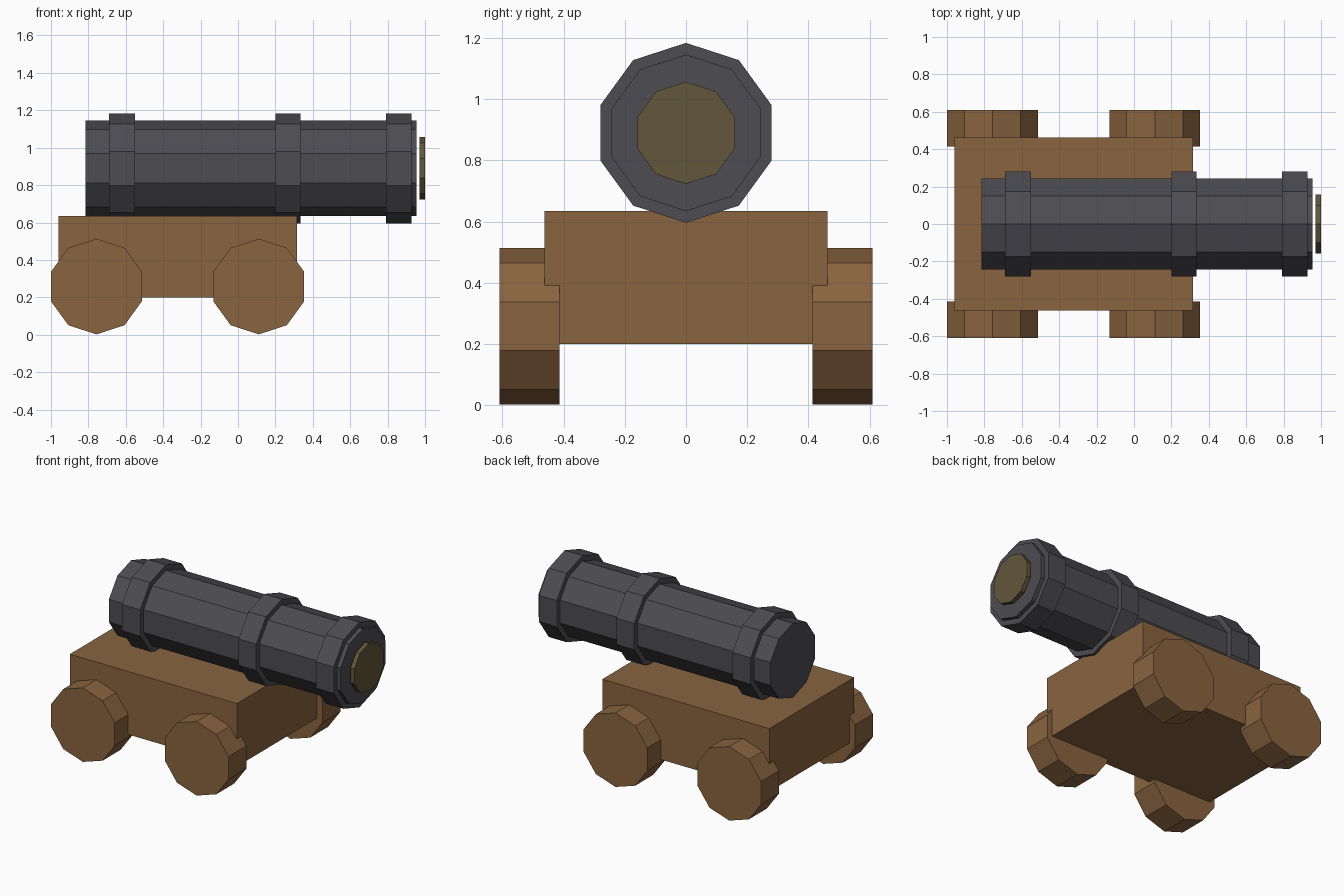
import bpy
import math
from mathutils import Matrix

if "Cube" in bpy.data.objects:
    bpy.data.objects.remove(bpy.data.objects["Cube"])


def material(name, color):
    m = bpy.data.materials.new(name)
    m.diffuse_color = (*color, 1)
    m.use_nodes = True
    m.node_tree.nodes["Principled BSDF"].inputs["Base Color"].default_value = m.diffuse_color
    return m


WOOD = material("brown wood", (0.25, 0.127, 0.05))
IRON = material("dark iron", (0.074, 0.072, 0.082))
BORE = material("dull brass", (0.126, 0.094, 0.042))


def finish(name, mat):
    ob = bpy.context.object
    ob.name = ob.data.name = name
    ob.data.materials.append(mat)
    return ob


def drum(name, mat, axis, center, radius, start, end):
    """Ten-sided flat cylinder along x or y, with a corner pointing up."""
    bpy.ops.mesh.primitive_cylinder_add(vertices=10, radius=radius, depth=end - start)
    ob = finish(name, mat)
    mid = (start + end) / 2
    if axis == 'X':
        turn = Matrix.Rotation(math.pi / 2, 4, 'Y') @ Matrix.Rotation(math.pi / 2, 4, 'Z')
        loc = (mid, center[0], center[1])
    else:
        turn = Matrix.Rotation(math.pi / 2, 4, 'X')
        loc = (center[0], mid, center[1])
    # corner of the cylinder lies on a principal axis, so bring it to +z
    if axis == 'X':
        turn = Matrix.Rotation(math.pi / 2, 4, 'Y') @ Matrix.Rotation(math.pi / 10 * 5, 4, 'Z')
    ob.data.transform(turn)
    top = max(ob.data.vertices, key=lambda v: v.co.z).co.z
    if top < radius * 0.99:
        ob.data.transform(Matrix.Rotation(math.pi / 10, 4, axis))
    ob.location = loc
    return ob


# Carriage block
bpy.ops.mesh.primitive_cube_add(size=1, location=(-0.3225, 0, 0.4175))
finish("carriage", WOOD).scale = (1.275, 0.926, 0.435)

# Four solid wheels
for end, x in (("rear", -0.757), ("front", 0.111)):
    for side, y0, y1 in (("right", -0.61, -0.414), ("left", 0.414, 0.61)):
        drum(f"{end}_{side}_wheel", WOOD, 'Y', (x, 0.2575), 0.2555, y0, y1)

# Barrel with three raised bands
AXIS = (0, 0.89)
drum("barrel", IRON, 'X', AXIS, 0.256, -0.815, 0.955)
for name, x0, x1 in (("breech_band", -0.69, -0.55),
                     ("middle_band", 0.20, 0.335),
                     ("muzzle_band", 0.79, 0.927)):
    drum(name, IRON, 'X', AXIS, 0.294, x0, x1)

# Muzzle disc standing just off the barrel end
drum("muzzle_disc", BORE, 'X', AXIS, 0.167, 0.97, 1.0)
